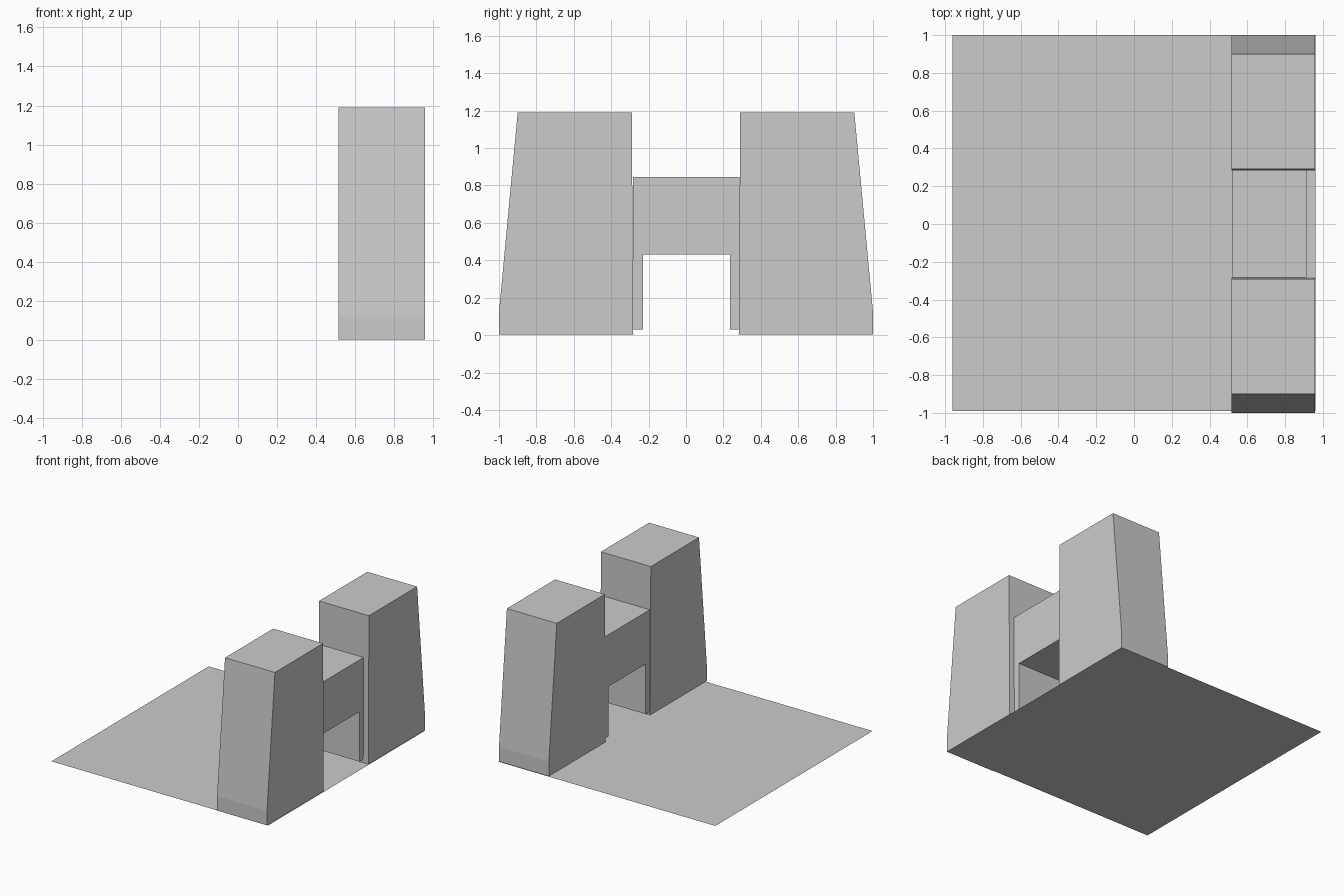
import bpy, bmesh

if "Cube" in bpy.data.objects:
    bpy.data.objects.remove(bpy.data.objects["Cube"])


def extrude_profile(name, points, x0, x1):
    """Closed prism from a (y, z) profile, extruded along x."""
    bm = bmesh.new()
    face = bm.faces.new([bm.verts.new((x0, y, z)) for y, z in points])
    ext = bmesh.ops.extrude_face_region(bm, geom=[face])
    verts = [v for v in ext["geom"] if isinstance(v, bmesh.types.BMVert)]
    bmesh.ops.translate(bm, verts=verts, vec=(x1 - x0, 0, 0))
    bmesh.ops.recalc_face_normals(bm, faces=bm.faces)
    mesh = bpy.data.meshes.new(name)
    bm.to_mesh(mesh)
    bm.free()
    obj = bpy.data.objects.new(name, mesh)
    bpy.context.collection.objects.link(obj)
    return obj


# Flat courtyard floor, a single sheet
bpy.ops.mesh.primitive_plane_add(size=1, location=(0, 0.005, 0))
floor = bpy.context.object
floor.name = "courtyard_floor"
floor.scale = (1.92, 1.99, 1)

# Twin towers with sloping outer walls
tower = [(0.282, 0.004), (1.0, 0.004), (1.0, 0.12), (0.90, 1.19), (0.29, 1.19)]
for name, side in (("tower_left", -1), ("tower_right", 1)):
    extrude_profile(name, [(side * y, z) for y, z in tower], 0.515, 0.957)

# Lower gateway between the towers: lintel with two door jambs
gate = [(-0.284, 0.03), (-0.23, 0.03), (-0.23, 0.43), (0.235, 0.43),
        (0.235, 0.03), (0.286, 0.03), (0.286, 0.845), (-0.284, 0.845)]
extrude_profile("gateway", gate, 0.52, 0.912)
